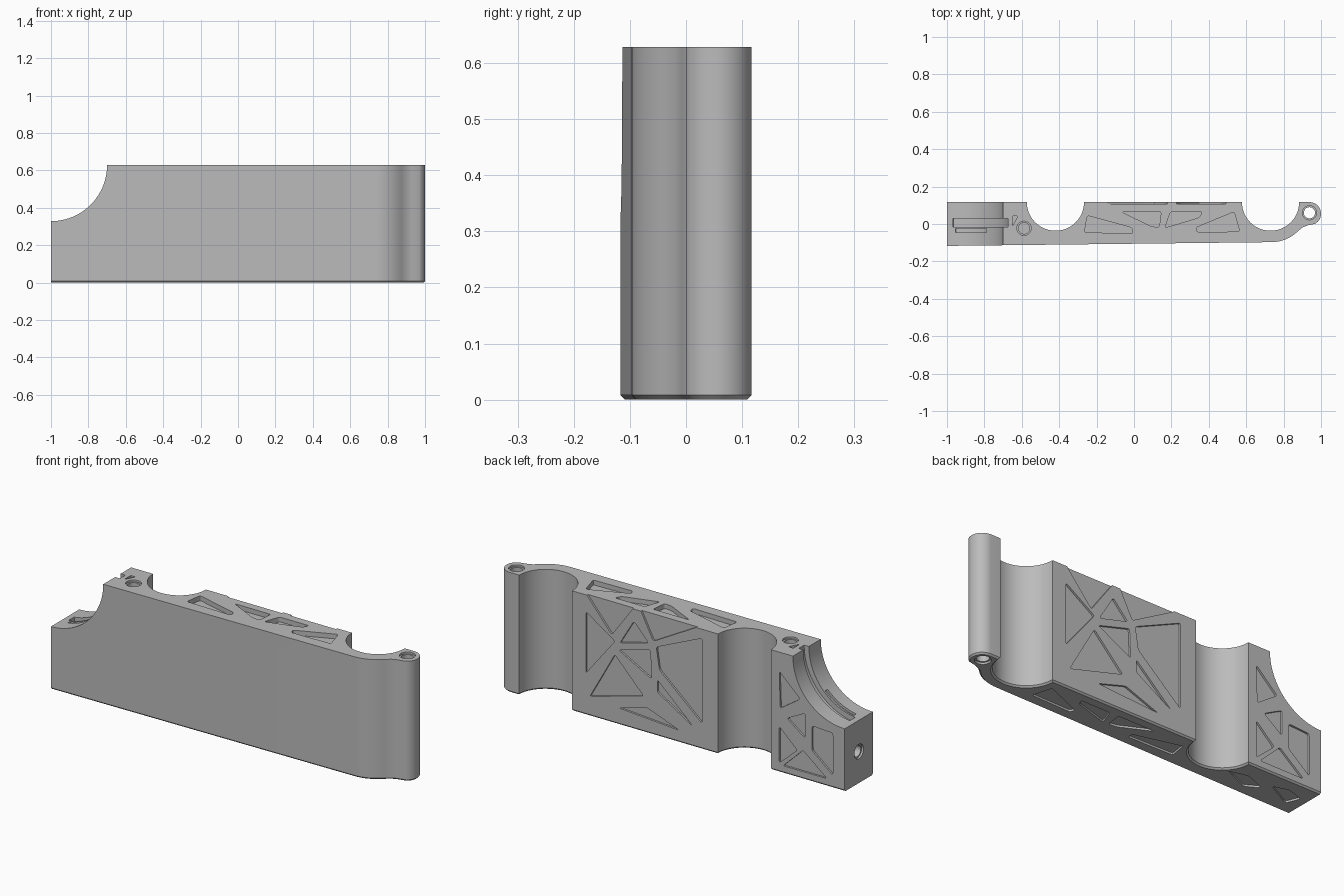
import bpy, bmesh, math
from mathutils import Vector

cube = bpy.data.objects.get("Cube")
if cube:
    bpy.data.objects.remove(cube, do_unlink=True)

TOP = 0.628      # overall height
BACK = 0.117     # rear face
DEPTH = 0.01     # shallow pocket depth


def arc(cx, cy, r, a0, a1, n):
    angles = [math.radians(a0 + (a1 - a0) * i / n) for i in range(n + 1)]
    return [(cx + r * math.cos(a), cy + r * math.sin(a)) for a in angles]


def rounded(points, r=0.012, n=4):
    """Polygon with softened corners."""
    out = []
    pts = [Vector(p) for p in points]
    for i, p in enumerate(pts):
        a, b = pts[i - 1] - p, pts[(i + 1) % len(pts)] - p
        s = p + a.normalized() * min(r, a.length * 0.4)
        e = p + b.normalized() * min(r, b.length * 0.4)
        for k in range(n + 1):
            t = k / n
            out.append(tuple(s * (1 - t) ** 2 + p * 2 * t * (1 - t) + e * t * t))
    return out


def prism(name, outline, axis, lo, hi, chamfer=0):
    """Extrude a 2D outline along one axis, from lo to hi."""
    place = {"x": lambda a, b, h: (h, a, b),
             "y": lambda a, b, h: (a, h, b),
             "z": lambda a, b, h: (a, b, h)}[axis]
    bm = bmesh.new()
    base = bm.faces.new([bm.verts.new(place(a, b, lo)) for a, b in outline])
    grown = bmesh.ops.extrude_face_region(bm, geom=[base], use_keep_orig=True)
    shift = Vector(place(0, 0, hi - lo))
    for v in grown["geom"]:
        if isinstance(v, bmesh.types.BMVert):
            v.co += shift
    bmesh.ops.recalc_face_normals(bm, faces=bm.faces)
    if chamfer:
        rim = [e for e in bm.edges if all(v.co.z < lo + 1e-5 for v in e.verts)
               and not all(v.co.x < -0.999 for v in e.verts)]
        bmesh.ops.bevel(bm, geom=rim, offset=chamfer, segments=1, affect="EDGES")
    mesh = bpy.data.meshes.new(name)
    bm.to_mesh(mesh)
    bm.free()
    obj = bpy.data.objects.new(name, mesh)
    bpy.context.scene.collection.objects.link(obj)
    return obj


cutters = []


def cut(outline, axis, lo, hi):
    obj = prism("cutter", outline, axis, lo, hi)
    obj.hide_render = True
    cutters.append(obj)


def hole(cx, cy, axis, lo, hi, rim_lo, rim_hi, r=0.03):
    cut(arc(cx, cy, r, 0, 345, 23), axis, lo, hi)
    cut(arc(cx, cy, r + 0.008, 0, 345, 23), axis, rim_lo, rim_hi)


# Plan outline: tapered front, rounded lug on the left, two rear scoops
outline = [(-1, -0.117)]
outline += arc(0.735, 0.103, 0.2, -90, -45, 10)
outline += [(0.9, -0.019), (0.93, -0.007)]
outline += arc(0.938, 0.055, 0.062, -60, 90, 16)
for scoop_x in (0.73, -0.42):
    outline += arc(scoop_x, BACK, 0.153, 0, -180, 32)
outline += [(-1, BACK)]
body = prism("bracket_body", outline, "z", 0, TOP, chamfer=0.008)

# Quarter-round relief at the right end, with grooves sunk in its surface
cut(arc(-1, TOP, 0.3, 0, 356, 89), "y", -0.3, 0.3)
for radius, a0, a1, y0, y1 in ((0.327, -84, 0, -0.015, 0.03),
                               (0.312, -81, -45, -0.045, -0.025)):
    sector = arc(-1, TOP, radius, a0, a1, 24) + arc(-1, TOP, 0.28, a1, a0, 24)
    if a1 == 0:
        sector += []
        sector.insert(25, (-1 + radius, TOP + 0.02))
        sector.insert(26, (-0.72, TOP + 0.02))
    cut(sector, "y", y0, y1)

# Triangulated pockets in the rear face
rear_pockets = [
    [(0.497, 0.54), (0.497, 0.22), (0.33, 0.43)],
    [(0.51, 0.65), (0.21, 0.65), (0.348, 0.46)],
    [(0.22, 0.564), (0.3, 0.43), (0.135, 0.473)],
    [(0.307, 0.39), (0.124, 0.44), (0.118, 0.29)],
    [(0.33, 0.36), (0.474, 0.104), (0.164, 0.188)],
    [(0.307, 0.088), (0.147, 0.134), (-0.042, 0.064)],
    [(-0.174, 0.58), (0.09, 0.464), (0.072, 0.35), (-0.174, 0.136)],
    [(0.084, 0.294), (0.084, 0.23), (-0.122, 0.106)],
    [(0.19, 0.65), (-0.18, 0.65), (0.107, 0.49)],
    [(-0.621, 0.528), (-0.627, 0.336), (-0.742, 0.414)],
    [(-0.667, 0.294), (-0.77, 0.347), (-0.77, 0.218)],
    [(-0.621, 0.239), (-0.621, 0.05), (-0.725, 0.142)],
    [(-0.811, 0.293), (-0.931, 0.286), (-0.931, 0.067), (-0.811, 0.164)],
    [(-0.759, 0.151), (-0.897, 0.04), (-0.644, 0.04)],
]
for pocket in rear_pockets:
    cut(rounded(pocket), "y", BACK - DEPTH, BACK + 0.05)

# Pockets shared by the top and the underside
for pocket in ([(-0.25, 0.045), (-0.01, -0.02), (-0.005, -0.05), (-0.265, -0.045)],
               [(-0.065, 0.065), (0.145, 0.065), (0.135, -0.018), (0.09, -0.012)],
               [(0.195, 0.065), (0.365, 0.065), (0.35, 0.035), (0.165, -0.02)],
               [(0.535, 0.065), (0.33, -0.02), (0.34, -0.045), (0.565, -0.04)]):
    shape = rounded(pocket)
    cut(shape, "z", TOP - 0.025, TOP + 0.05)
    cut(shape, "z", -0.05, DEPTH)

# Small top notch and underside pockets in the right end block
cut(rounded([(-0.65, 0.042), (-0.622, 0.042), (-0.65, -0.012)], 0.006), "z", TOP - 0.025, TOP + 0.05)
for pocket in ([(-0.55, 0.004), (-0.65, 0.03), (-0.76, -0.015), (-0.69, -0.056)],
               [(-0.79, 0.025), (-0.87, 0.05), (-0.96, 0.022), (-0.93, -0.05)]):
    cut(rounded(pocket), "z", -0.05, DEPTH)

# Screw holes with stepped rims
hole(-0.588, -0.023, "z", TOP - 0.2, TOP + 0.05, TOP - DEPTH, TOP + 0.06)
hole(0.938, 0.06, "z", -0.05, TOP + 0.05, TOP - DEPTH, TOP + 0.06)
cut(arc(0.938, 0.06, 0.038, 0, 345, 23), "z", -0.06, DEPTH)
hole(0, 0.165, "x", -1.05, -0.8, -1.06, -1 + DEPTH)

# Carve the body and drop the cutters
for c in cutters:
    mod = body.modifiers.new("carve", "BOOLEAN")
    mod.operation = "DIFFERENCE"
    mod.solver = "EXACT"
    mod.object = c
bpy.context.view_layer.update()
carved = bpy.data.meshes.new_from_object(body.evaluated_get(bpy.context.evaluated_depsgraph_get()))
body.modifiers.clear()
body.data = carved
for c in cutters:
    bpy.data.objects.remove(c, do_unlink=True)

# Single machined grey
mat = bpy.data.materials.new("machined_grey")
mat.use_nodes = True
grey = (0.5, 0.5, 0.5, 1)
mat.diffuse_color = grey
mat.node_tree.nodes["Principled BSDF"].inputs["Base Color"].default_value = grey
body.data.materials.clear()
body.data.materials.append(mat)

for o in bpy.context.selected_objects:
    o.select_set(False)
body.select_set(True)
bpy.context.view_layer.objects.active = body
bpy.ops.object.shade_smooth_by_angle(angle=math.radians(25))
